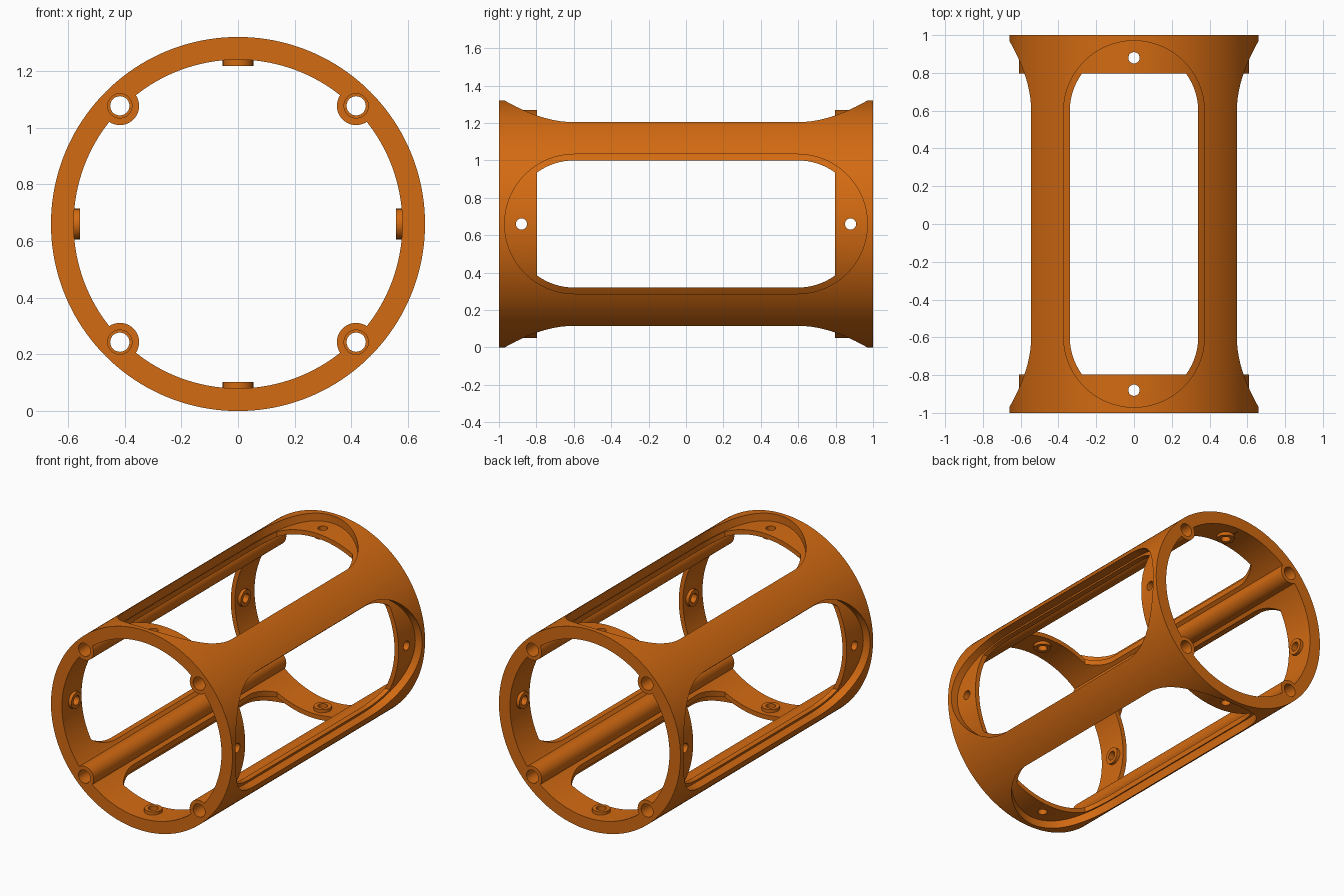
import bpy, bmesh, math
from mathutils import Matrix, Vector

if "Cube" in bpy.data.objects:
    bpy.data.objects.remove(bpy.data.objects["Cube"])

CZ = 0.66                      # height of the tube axis
R_OUT, R_LEDGE, R_IN = 0.66, 0.61, 0.58

orange = bpy.data.materials.new("burnt orange")
orange.diffuse_color = (0.65, 0.145, 0.006, 1)
orange.use_nodes = True
orange.node_tree.nodes["Principled BSDF"].inputs["Base Color"].default_value = orange.diffuse_color


def add_object(name, bm):
    bmesh.ops.recalc_face_normals(bm, faces=bm.faces[:])
    me = bpy.data.meshes.new(name)
    bm.to_mesh(me)
    bm.free()
    me.materials.append(orange)
    ob = bpy.data.objects.new(name, me)
    bpy.context.collection.objects.link(ob)
    return ob


def cylinder(name, r, a, b, seg):
    """Solid cylinder between two points, relative to the tube axis."""
    a, b = Vector(a), Vector(b)
    rot = (b - a).to_track_quat('Z', 'Y').to_matrix().to_4x4()
    mat = Matrix.Translation((a + b) / 2 + Vector((0, 0, CZ))) @ rot
    bm = bmesh.new()
    bmesh.ops.create_cone(bm, cap_ends=True, segments=seg, radius1=r,
                          radius2=r, depth=(b - a).length, matrix=mat)
    return add_object(name, bm)


def slot(name, r, straight, limit, angle, near, far, seg=32):
    """Round-ended prism facing outward, its ends clipped at y = +-limit."""
    pts = []
    for s in (1, -1):
        half = math.pi / 2
        if limit < straight + r:
            half = math.asin((limit - straight) / r)
        spans = [(0, half), (math.pi - half, math.pi)] if half < 1.57 else [(0, math.pi)]
        for t0, t1 in spans:
            n = seg // len(spans)
            for i in range(n + 1):
                t = t0 + (t1 - t0) * i / n
                pts.append((s * r * math.cos(t), s * (straight + r * math.sin(t))))
    bm = bmesh.new()
    face = bm.faces.new([bm.verts.new((x, y, near)) for x, y in pts])
    ext = bmesh.ops.extrude_face_region(bm, geom=[face])
    top = [v for v in ext["geom"] if isinstance(v, bmesh.types.BMVert)]
    bmesh.ops.translate(bm, verts=top, vec=(0, 0, far - near))
    bm.transform(Matrix.Translation((0, 0, CZ)) @ Matrix.Rotation(angle, 4, 'Y'))
    return add_object(name, bm)


def combine(body, tool, op):
    mod = body.modifiers.new(op, 'BOOLEAN')
    mod.operation, mod.solver, mod.object = op, 'EXACT', tool
    deps = bpy.context.evaluated_depsgraph_get()
    me = bpy.data.meshes.new_from_object(body.evaluated_get(deps))
    body.modifiers.clear()
    body.data = me
    bpy.data.objects.remove(tool)


frame = cylinder("tube_frame", R_OUT, (0, -1.1, 0), (0, 1.1, 0), 160)
quarters = [i * math.pi / 2 for i in range(4)]

# Round-ended recesses around each opening
for a in quarters:
    combine(frame, slot("recess", 0.373, 0.597, 2, a, 0.4, 0.8), 'DIFFERENCE')

# Ledge left at the bottom of the recesses, then the hollow bore
combine(frame, cylinder("ledge", R_LEDGE, (0, -1.05, 0), (0, 1.05, 0), 160), 'UNION')
combine(frame, cylinder("bore", R_IN, (0, -1.3, 0), (0, 1.3, 0), 160), 'DIFFERENCE')

# Openings
for a in quarters:
    combine(frame, slot("opening", 0.34, 0.597, 0.797, a, 0.3, 0.8), 'DIFFERENCE')

# Corner rods
corners = [(sx * 0.417, sz * 0.417) for sx in (-1, 1) for sz in (-1, 1)]
for x, z in corners:
    combine(frame, cylinder("rod", 0.068, (x, -1.04, z), (x, 1.04, z), 40), 'UNION')

# Screw bosses inside both end rings, with radial holes
for y in (-0.88, 0.88):
    for a in quarters:
        d = Vector((math.sin(a), 0, math.cos(a)))
        o = Vector((0, y, 0))
        combine(frame, cylinder("boss", 0.054, o + d * 0.558, o + d * 0.596, 32), 'UNION')
        combine(frame, cylinder("screw_hole", 0.03, o + d * 0.45, o + d * 0.75, 24), 'DIFFERENCE')

# Trim both ends square
for s in (-1, 1):
    combine(frame, cylinder("trim", 1, (0, s, 0), (0, s * 1.4, 0), 16), 'DIFFERENCE')

# Rod bores with wider mouths
for x, z in corners:
    combine(frame, cylinder("rod_bore", 0.034, (x, -1.2, z), (x, 1.2, z), 28), 'DIFFERENCE')
    for s in (-1, 1):
        combine(frame, cylinder("rod_mouth", 0.043, (x, s * 0.9, z), (x, s * 1.2, z), 28), 'DIFFERENCE')

bpy.context.view_layer.objects.active = frame
frame.select_set(True)
bpy.ops.object.shade_smooth_by_angle(angle=math.radians(30))
